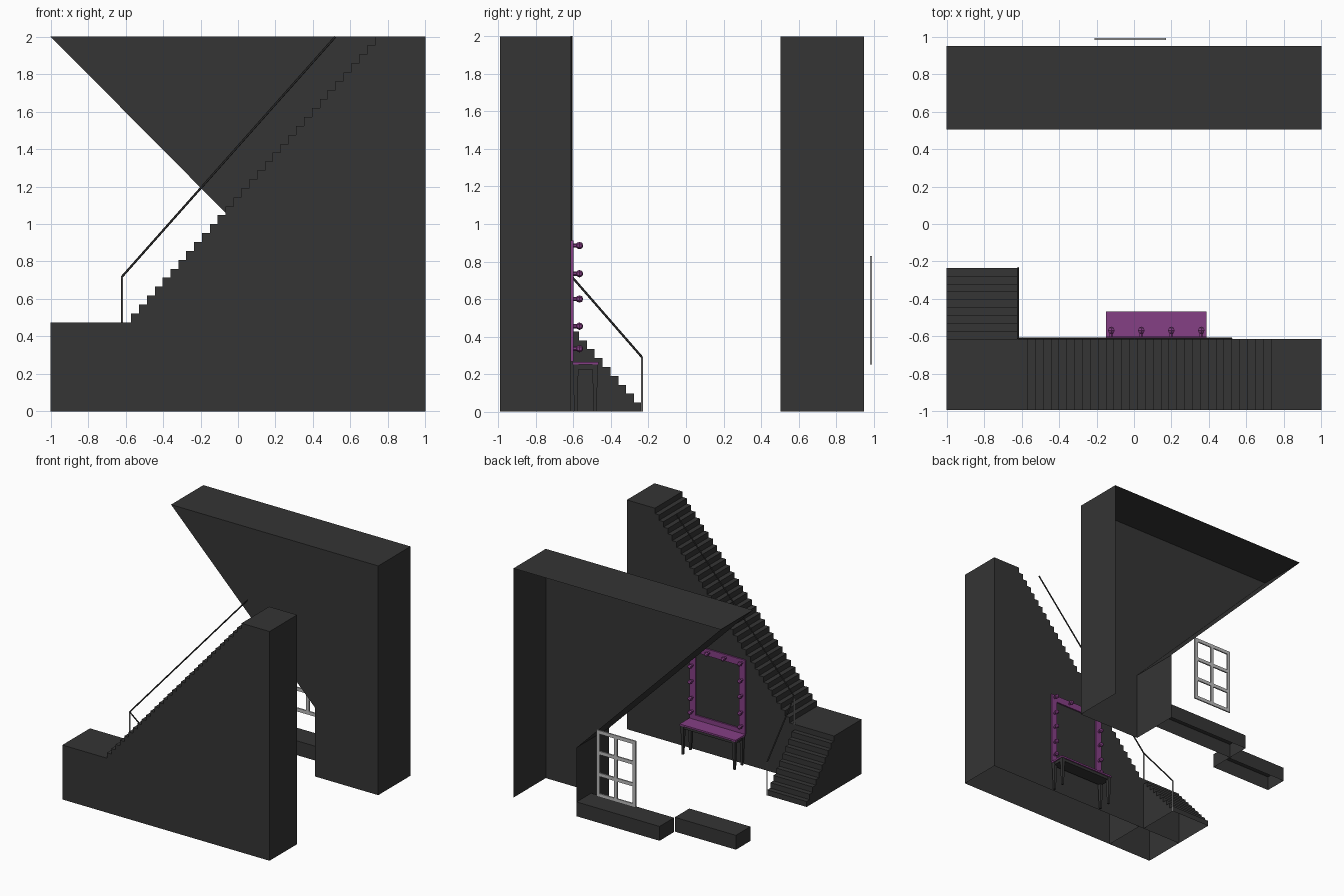
import bpy
import bmesh
from mathutils import Vector, Matrix

cube = bpy.data.objects.get("Cube")
if cube:
    bpy.data.objects.remove(cube, do_unlink=True)


def material(name, rgb):
    m = bpy.data.materials.new(name)
    m.use_nodes = True
    m.diffuse_color = (*rgb, 1)
    m.node_tree.nodes["Principled BSDF"].inputs["Base Color"].default_value = (*rgb, 1)
    return m


DARK = material("charcoal", (0.035, 0.035, 0.035))
PURPLE = material("purple", (0.235, 0.05, 0.235))
GREY = material("light grey", (0.5, 0.5, 0.5))


def finish(name, bm, mat):
    bmesh.ops.recalc_face_normals(bm, faces=bm.faces[:])
    mesh = bpy.data.meshes.new(name)
    bm.to_mesh(mesh)
    bm.free()
    mesh.materials.append(mat)
    ob = bpy.data.objects.new(name, mesh)
    bpy.context.collection.objects.link(ob)
    return ob


def shell(name, profile, place, start, end, open_end=False):
    """Sweep a profile between two depths, leaving the floor side open."""
    bm = bmesh.new()
    near = [bm.verts.new(place(p, start)) for p in profile]
    far = [bm.verts.new(place(p, end)) for p in profile]
    bm.faces.new(near)
    if not open_end:
        bm.faces.new(far)
    for i in range(len(profile)):
        j = (i + 1) % len(profile)
        if profile[i][1] == 0 and profile[j][1] == 0:
            continue
        bm.faces.new((near[i], near[j], far[j], far[i]))
    return finish(name, bm, DARK)


def along_y(p, d):
    return (p[0], d, p[1])


def along_x(p, d):
    return (d, p[0], p[1])


def add_box(bm, lo, hi, taper=1.0):
    """Box between two corners; the bottom can be narrowed."""
    lo, hi = Vector(lo), Vector(hi)
    mid, size = (lo + hi) / 2, hi - lo
    for v in bmesh.ops.create_cube(bm, size=1)["verts"]:
        k = taper if v.co.z < 0 else 1
        v.co = mid + Vector((v.co.x * size.x * k, v.co.y * size.y * k, v.co.z * size.z))


def add_rod(bm, a, b, r, sides=6):
    a, b = Vector(a), Vector(b)
    d = b - a
    turn = Matrix.Translation((a + b) / 2) @ d.to_track_quat("Z", "Y").to_matrix().to_4x4()
    bmesh.ops.create_cone(bm, cap_ends=True, segments=sides, radius1=r, radius2=r,
                          depth=d.length, matrix=turn)


FRONT, INNER, FOOT = -0.993, -0.613, -0.235
LANDING, RISE = 0.475, 0.0475

# Main flight of stairs
x0, x1, risers = -0.57, 0.73, 32
tread = (x1 - x0) / (risers - 1)
rise = (2 - LANDING) / risers
flight = [(x0, 0)]
for i in range(risers):
    x = x0 + i * tread
    flight += [(x, LANDING + i * rise), (x, LANDING + (i + 1) * rise)]
flight += [(1, 2), (1, 0)]
shell("main_stairs", flight, along_y, FRONT, INNER)

# Landing
shell("landing", [(-1, 0), (-1, LANDING), (x0, LANDING), (x0, 0)], along_y, FRONT, INNER)

# Lower flight of stairs
steps = 9
run = (FOOT - INNER) / steps
lower = [(FOOT, 0)]
for i in range(steps):
    lower += [(FOOT - i * run, (i + 1) * RISE), (FOOT - (i + 1) * run, (i + 1) * RISE)]
lower.append((INNER, 0))
shell("lower_stairs", lower, along_x, -1, -0.62)

# Slanted rear wall, open at its back
shell("rear_wall", [(-1, 2), (1, 2), (1, 0), (0.39, 0), (0.39, 0.6)],
      along_y, 0.505, 0.95, open_end=True)

# Low blocks beside the rear wall
for name, xa, xb, ya, yb in (("low_block_inner", -0.41, 0.39, 0.75, 0.95),
                             ("low_block_outer", -1, -0.41, 0.54, 0.74)):
    shell(name, [(xa, 0), (xa, 0.125), (xb, 0.125), (xb, 0)], along_y, ya, yb)

# Handrails and posts
corner = (-0.618, -0.61, 0.72)
foot_top = (-0.618, FOOT, 0.29)
bm = bmesh.new()
add_rod(bm, corner, (0.52, -0.61, 2), 0.006)
add_rod(bm, corner, foot_top, 0.006)
finish("handrails", bm, DARK)
bm = bmesh.new()
add_rod(bm, (-0.618, -0.61, LANDING), corner, 0.005)
add_rod(bm, (-0.618, FOOT, 0), foot_top, 0.005)
finish("rail_posts", bm, GREY)

# Window frame
bm = bmesh.new()
for x in (-0.21, -0.03, 0.14):
    add_box(bm, (x, 0.981, 0.25), (x + 0.03, 0.993, 0.83))
for z in (0.25, 0.43, 0.62, 0.8):
    add_box(bm, (-0.21, 0.981, z), (0.17, 0.993, z + 0.03))
finish("window_frame", bm, GREY)

# Dressing table
L, R, BACK, EDGE = -0.15, 0.388, -0.606, -0.467
bm = bmesh.new()
add_box(bm, (L, BACK, 0.25), (R, EDGE, 0.265))
finish("table_top", bm, PURPLE)
bm = bmesh.new()
add_box(bm, (L + 0.01, BACK + 0.01, 0.225), (R - 0.01, EDGE - 0.01, 0.25))
for x in (L + 0.005, R - 0.035):
    for y in (BACK + 0.003, EDGE - 0.033):
        add_box(bm, (x, y, 0), (x + 0.03, y + 0.03, 0.25), taper=0.55)
finish("table_legs", bm, DARK)

# Mirror frame
bm = bmesh.new()
BAR, TOP, BOTTOM = 0.058, 0.912, 0.266
add_box(bm, (L, -0.612, BOTTOM), (L + BAR, -0.6, TOP))
add_box(bm, (R - BAR, -0.612, BOTTOM), (R, -0.6, TOP))
add_box(bm, (L, -0.612, TOP - BAR), (R, -0.6, TOP))
add_box(bm, (L, -0.612, BOTTOM), (R, -0.6, BOTTOM + 0.04))
finish("mirror_frame", bm, PURPLE)

# Bulbs along the top and both sides
left, right = L + BAR / 2, R - BAR / 2
spots = [(left + (right - left) * i / 3, 0.885) for i in range(4)]
spots += [(x, z) for x in (left, right) for z in (0.735, 0.6, 0.455, 0.335)]
bm = bmesh.new()
for x, z in spots:
    add_rod(bm, (x, -0.602, z), (x, -0.575, z), 0.011)
    place = Matrix.Translation((x, -0.568, z)) @ Matrix.Rotation(1.5708, 4, "X")
    bmesh.ops.create_uvsphere(bm, u_segments=6, v_segments=4, radius=0.02, matrix=place)
finish("mirror_bulbs", bm, PURPLE)
